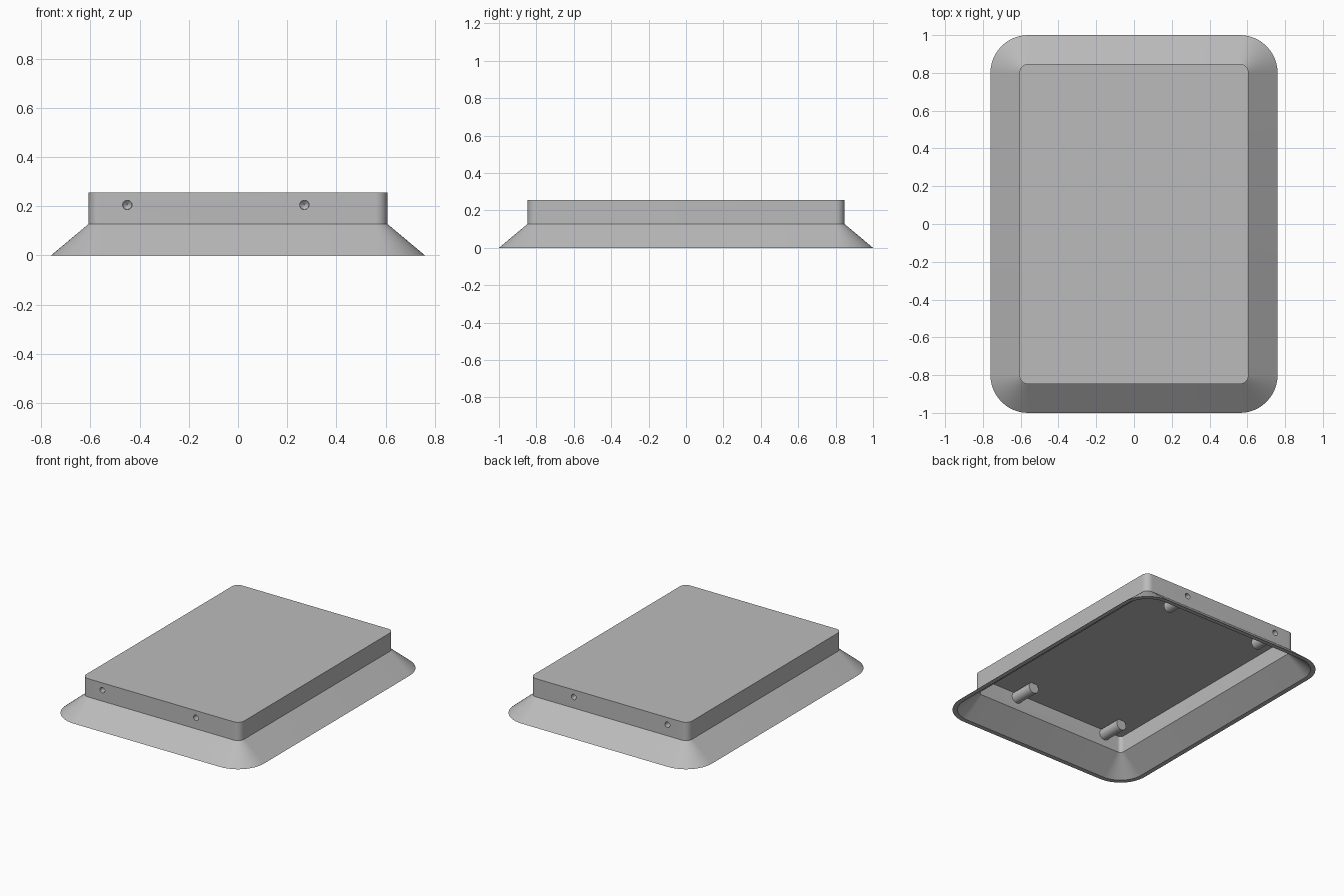
import bpy
import bmesh
from math import cos, sin, pi, radians
from mathutils import Matrix

if "Cube" in bpy.data.objects:
    bpy.data.objects.remove(bpy.data.objects["Cube"], do_unlink=True)

grey = bpy.data.materials.new("plain grey")
grey.use_nodes = True
colour = (0.5, 0.5, 0.5, 1)
grey.diffuse_color = colour
grey.node_tree.nodes["Principled BSDF"].inputs["Base Color"].default_value = colour

CX, CY = 0.56, 0.80      # shared centre of the corner arcs
STEPS = 12               # segments per corner
HOLE_X = (-0.45, 0.27)
HOLE_Z = 0.205


def make_object(name, bm):
    bmesh.ops.recalc_face_normals(bm, faces=bm.faces)
    mesh = bpy.data.meshes.new(name)
    bm.to_mesh(mesh)
    bm.free()
    mesh.materials.append(grey)
    obj = bpy.data.objects.new(name, mesh)
    bpy.context.collection.objects.link(obj)
    return obj


def rounded_ring(bm, radius, z):
    verts = []
    for quarter, (sx, sy) in enumerate(((1, 1), (-1, 1), (-1, -1), (1, -1))):
        for i in range(STEPS + 1):
            a = (quarter + i / STEPS) * pi / 2
            verts.append(bm.verts.new((sx * CX + radius * cos(a),
                                       sy * CY + radius * sin(a), z)))
    return verts


def add_rod(bm, x, side, y_out, y_in, r_out, r_in):
    """Cylinder or cone along y, from y_out (near the wall) to y_in."""
    turn = Matrix.Rotation(side * radians(90), 4, "X")
    place = Matrix.Translation((x, side * (y_out + y_in) / 2, HOLE_Z))
    bmesh.ops.create_cone(bm, cap_ends=True, segments=32, radius1=r_out,
                          radius2=r_in, depth=y_out - y_in, matrix=place @ turn)


def rods(name, *sections):
    bm = bmesh.new()
    for x in HOLE_X:
        for side in (-1, 1):
            for section in sections:
                add_rod(bm, x, side, *section)
    return make_object(name, bm)


def combine(target, other, operation):
    mod = target.modifiers.new(other.name, "BOOLEAN")
    mod.operation, mod.solver, mod.object = operation, "EXACT", other
    bpy.ops.object.select_all(action="DESELECT")
    bpy.context.view_layer.objects.active = target
    target.select_set(True)
    bpy.ops.object.modifier_apply(modifier=mod.name)
    bpy.data.objects.remove(other, do_unlink=True)


# Hollow cover: top plate, upright wall, flared skirt, then back up inside
bm = bmesh.new()
profile = [(0.047, 0.255), (0.047, 0.128), (0.2, 0.0),
           (0.169, 0.0), (0.027, 0.12), (0.027, 0.235)]
rings = [rounded_ring(bm, r, z) for r, z in profile]
for a, b in zip(rings, rings[1:]):
    for i in range(len(a)):
        j = (i + 1) % len(a)
        bm.faces.new((a[i], a[j], b[j], b[i]))
bm.faces.new(rings[0])
bm.faces.new(rings[-1])
cover = make_object("cover", bm)

# Screw bosses on the inside of the end walls
combine(cover, rods("bosses", (0.835, 0.66, 0.038, 0.038)), "UNION")

# Blind screw holes with a drilled tip
combine(cover, rods("hole_shafts", (0.87, 0.72, 0.019, 0.019)), "DIFFERENCE")
combine(cover, rods("hole_tips", (0.721, 0.705, 0.019, 0.001)), "DIFFERENCE")

# Smooth corners with crisp edges
bpy.ops.object.select_all(action="DESELECT")
cover.select_set(True)
bpy.context.view_layer.objects.active = cover
bpy.ops.object.shade_smooth_by_angle(angle=radians(30))
